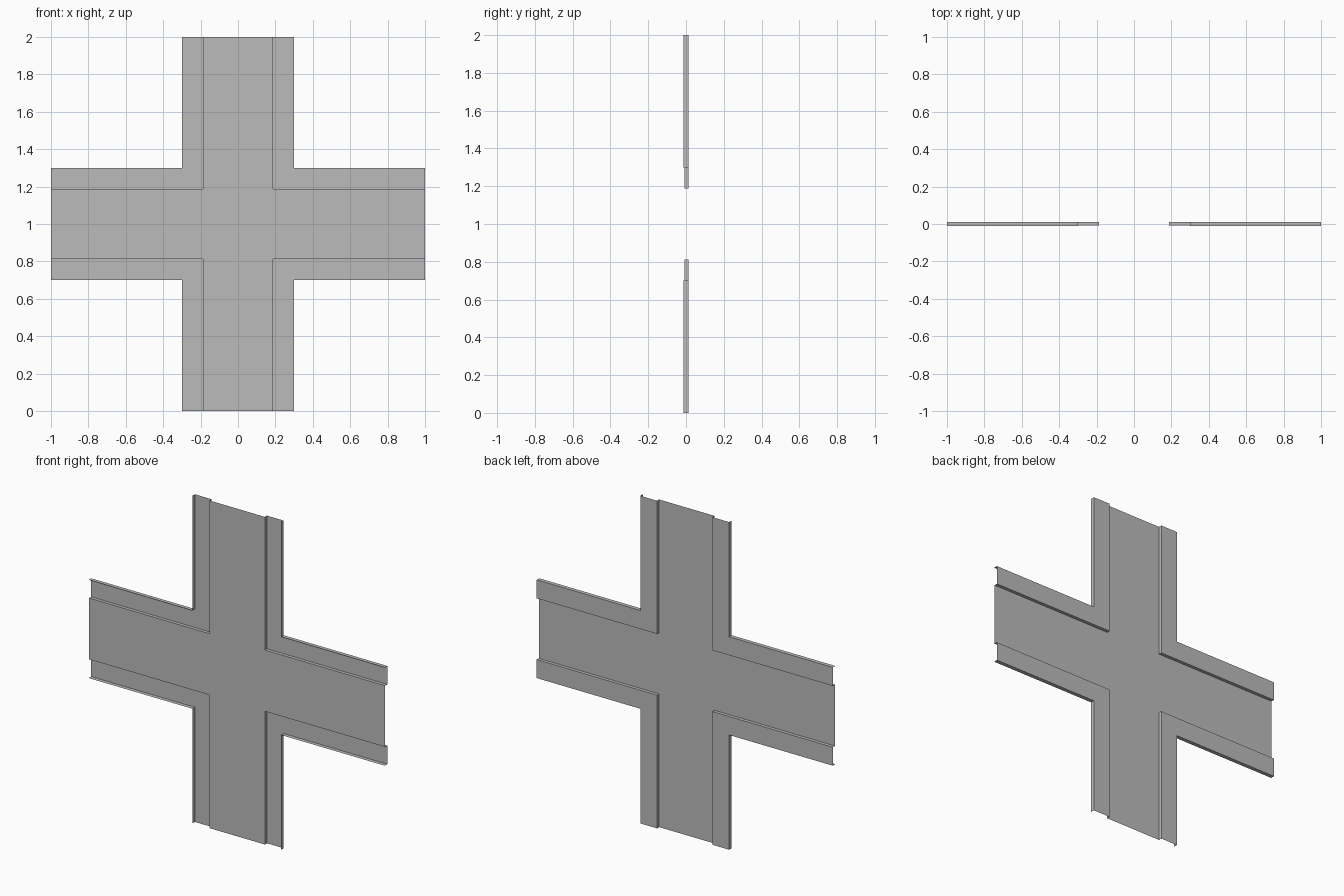
import bpy, bmesh

cube = bpy.data.objects.get("Cube")
if cube:
    bpy.data.objects.remove(cube, do_unlink=True)

INNER, OUTER, HALF = 0.187, 0.3, 1.0       # tray half width, flange edge, arm length
TRAY_Y, FLANGE_Y, LIP_Y = -0.008, 0.012, -0.012

grey = bpy.data.materials.new("sheet_grey")
grey.use_nodes = True
colour = (0.5, 0.5, 0.5, 1)
grey.diffuse_color = colour
grey.node_tree.nodes["Principled BSDF"].inputs["Base Color"].default_value = colour


def make_object(name, bm):
    mesh = bpy.data.meshes.new(name)
    bm.to_mesh(mesh)
    bm.free()
    mesh.materials.append(grey)
    obj = bpy.data.objects.new(name, mesh)
    bpy.context.collection.objects.link(obj)
    obj.location.z = HALF
    return obj


# Flat cross-shaped tray: a 3 x 3 grid without its corners
bm = bmesh.new()
steps = (-HALF, -INNER, INNER, HALF)
for i in range(3):
    for j in range(3):
        if i == 1 or j == 1:
            corners = ((i, j), (i + 1, j), (i + 1, j + 1), (i, j + 1))
            bm.faces.new([bm.verts.new((steps[a], TRAY_Y, steps[b])) for a, b in corners])
bmesh.ops.remove_doubles(bm, verts=bm.verts, dist=0.0001)
make_object("cross_tray", bm)

# Folded edge: riser, flange and lip swept round each inside corner
profile = ((INNER, TRAY_Y), (INNER, FLANGE_Y), (OUTER, FLANGE_Y), (OUTER, LIP_Y))
for side, sx in (("left", 1), ("right", -1)):
    for level, sz in (("upper", 1), ("lower", -1)):
        bm = bmesh.new()
        rows = [[bm.verts.new((sx * x, y, sz * z)) for x, z in ((d, HALF), (d, d), (HALF, d))]
                for d, y in profile]
        for r, s in zip(rows, rows[1:]):
            for k in range(2):
                quad = (r[k], r[k + 1], s[k + 1], s[k])
                bm.faces.new(quad if sx * sz > 0 else quad[::-1])
        make_object(f"{level}_{side}_folded_edge", bm)
